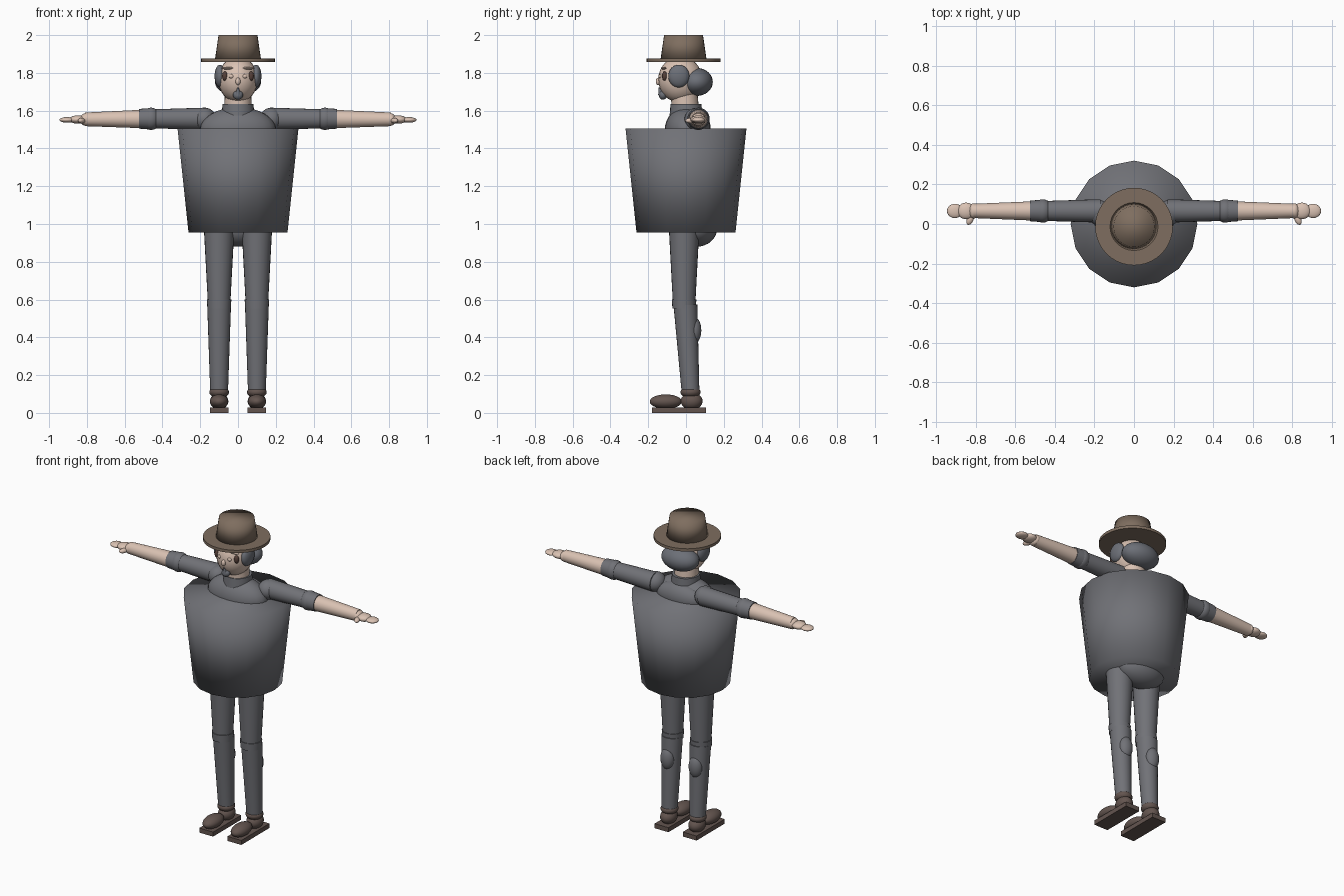
import bpy, bmesh, math
from mathutils import Vector, Matrix

if "Cube" in bpy.data.objects:
    bpy.data.objects.remove(bpy.data.objects["Cube"])


def material(name, rgb):
    m = bpy.data.materials.new(name)
    m.diffuse_color = (*rgb, 1)
    m.use_nodes = True
    m.node_tree.nodes["Principled BSDF"].inputs["Base Color"].default_value = m.diffuse_color
    return m


SUIT = material("suit grey", (0.165, 0.168, 0.185))
HAIR = material("hair grey", (0.15, 0.16, 0.185))
HAT = material("hat brown", (0.21, 0.155, 0.115))
SKIN = material("skin", (0.70, 0.54, 0.45))
SHOE = material("shoe brown", (0.125, 0.09, 0.078))
EYE = material("eye brown", (0.09, 0.05, 0.04))


def finish(name, bm, mat, angle=40):
    """Turn a bmesh into a smooth object; angle=None smooths every edge."""
    me = bpy.data.meshes.new(name)
    bm.to_mesh(me)
    bm.free()
    me.materials.append(mat)
    for p in me.polygons:
        p.use_smooth = True
    if angle is not None:
        me.set_sharp_from_angle(angle=math.radians(angle))
    ob = bpy.data.objects.new(name, me)
    bpy.context.collection.objects.link(ob)
    return ob


def ball(name, centre, radii, mat, rot=None):
    bm = bmesh.new()
    m = Matrix.Translation(centre)
    if rot:
        m = m @ rot
    m = m @ Matrix.Diagonal((*radii, 1))
    bmesh.ops.create_uvsphere(bm, u_segments=24, v_segments=16, radius=1, matrix=m)
    return finish(name, bm, mat)


def limb(name, a, b, ra, rb, mat, sides=24, angle=40, spin=0.0):
    """Capped tapered cylinder running from a to b."""
    a, b = Vector(a), Vector(b)
    d = b - a
    m = Matrix.Translation((a + b) / 2) @ d.to_track_quat('Z', 'Y').to_matrix().to_4x4()
    bm = bmesh.new()
    bmesh.ops.create_cone(bm, cap_ends=True, segments=sides, radius1=ra, radius2=rb,
                          depth=d.length, matrix=m @ Matrix.Rotation(spin, 4, 'Z'))
    return finish(name, bm, mat, angle)


def block(name, centre, size, mat):
    bm = bmesh.new()
    bmesh.ops.create_cube(bm, size=1, matrix=Matrix.Translation(centre) @ Matrix.Diagonal((*size, 1)))
    return finish(name, bm, mat)


# Barrel body, chest, collar and hips
limb("barrel", (0, 0, 0.955), (0, 0, 1.505), 0.285, 0.32, SUIT, sides=16, angle=None)
bpy.data.objects["barrel"].data.vertices.foreach_set("co", [
    c for v in bpy.data.objects["barrel"].data.vertices
    for c in ((v.co.x * (0.262 / 0.285), v.co.y * (0.262 / 0.285), v.co.z) if v.co.z < 1.2 else v.co)])
ball("chest", (0, 0.0, 1.50), (0.2, 0.112, 0.118), SUIT)
ball("upper_back", (0, 0.06, 1.51), (0.16, 0.07, 0.085), SUIT)
limb("collar", (0, 0, 1.56), (0, 0, 1.635), 0.088, 0.082, SUIT)
ball("hips", (0, 0.058, 0.98), (0.16, 0.108, 0.1), SUIT)

# Neck, head and hair
limb("neck", (0, -0.005, 1.62), (0, -0.01, 1.70), 0.072, 0.07, SKIN)
ball("head", (0, -0.03, 1.765), (0.104, 0.117, 0.122), SKIN)
ball("back_hair", (0, 0.057, 1.752), (0.122, 0.085, 0.074), HAIR)

# Nose, chin beard
ball("nose", (0, -0.146, 1.755), (0.013, 0.014, 0.02), SKIN)
ball("beard", (0, -0.122, 1.683), (0.027, 0.022, 0.025), HAIR)
limb("beard_tip", (0, -0.132, 1.685), (0, -0.142, 1.722), 0.016, 0.003, HAIR, sides=12)

# Hat
limb("hat_brim", (0, -0.013, 1.858), (0, -0.013, 1.876), 0.196, 0.196, HAT, sides=40)
limb("hat_crown", (0, -0.013, 1.87), (0, -0.013, 2.0), 0.122, 0.103, HAT, sides=32, angle=None)

for s, side in ((-1, "right"), (1, "left")):
    # Face details and side hair
    ball(f"{side}_side_hair", (s * 0.096, -0.038, 1.783), (0.028, 0.056, 0.06), HAIR)
    ball(f"{side}_eye", (s * 0.069, -0.113, 1.783), (0.015, 0.014, 0.025), EYE)
    ball(f"{side}_brow", (s * 0.055, -0.118, 1.825), (0.034, 0.014, 0.007), SKIN)
    ball(f"{side}_cheek", (s * 0.035, -0.136, 1.782), (0.013, 0.009, 0.011), SKIN)

    # Sleeved upper arm
    y, z = 0.066, 1.557
    ball(f"{side}_shoulder", (s * 0.175, y - 0.01, 1.555), (0.06, 0.064, 0.06), SUIT)
    limb(f"{side}_upper_arm", (s * 0.17, y, z), (s * 0.46, y, z), 0.059, 0.05, SUIT)
    ball(f"{side}_elbow", (s * 0.46, y, z), (0.05, 0.059, 0.059), SUIT)
    limb(f"{side}_cuff", (s * 0.46, y, z), (s * 0.525, y, z), 0.057, 0.052, SUIT)

    # Forearm and hand
    limb(f"{side}_forearm", (s * 0.50, y, z - 0.001), (s * 0.81, y, z - 0.003), 0.049, 0.036, SKIN)
    ball(f"{side}_wrist", (s * 0.81, y, 1.553), (0.026, 0.038, 0.032), SKIN)
    ball(f"{side}_palm", (s * 0.848, y, 1.553), (0.045, 0.042, 0.022), SKIN)
    ball(f"{side}_fingers", (s * 0.905, y, 1.551), (0.04, 0.036, 0.015), SKIN)
    ball(f"{side}_thumb", (s * 0.828, 0.024, 1.547), (0.017, 0.03, 0.014), SKIN,
         Matrix.Rotation(s * 0.4, 4, 'Z'))

    # Leg
    x = s * 0.1
    limb(f"{side}_thigh", (x, -0.01, 1.0), (x, -0.01, 0.59), 0.082, 0.06, SUIT)
    limb(f"{side}_knee_band", (x, -0.01, 0.553), (x, -0.01, 0.60), 0.062, 0.065, SUIT)
    limb(f"{side}_shin", (x, 0.0 - 0.003, 0.57), (x, 0.024, 0.11), 0.063, 0.047, SUIT)
    ball(f"{side}_calf", (x, 0.044, 0.437), (0.044, 0.037, 0.07), SUIT)

    # Shoe
    ball(f"{side}_ankle", (x, 0.024, 0.11), (0.052, 0.053, 0.032), SHOE)
    ball(f"{side}_heel", (x, 0.03, 0.062), (0.048, 0.058, 0.045), SHOE)
    ball(f"{side}_toe", (x, -0.107, 0.06), (0.049, 0.085, 0.038), SHOE)
    block(f"{side}_sole", (x, -0.037, 0.0145), (0.098, 0.285, 0.029), SHOE)
